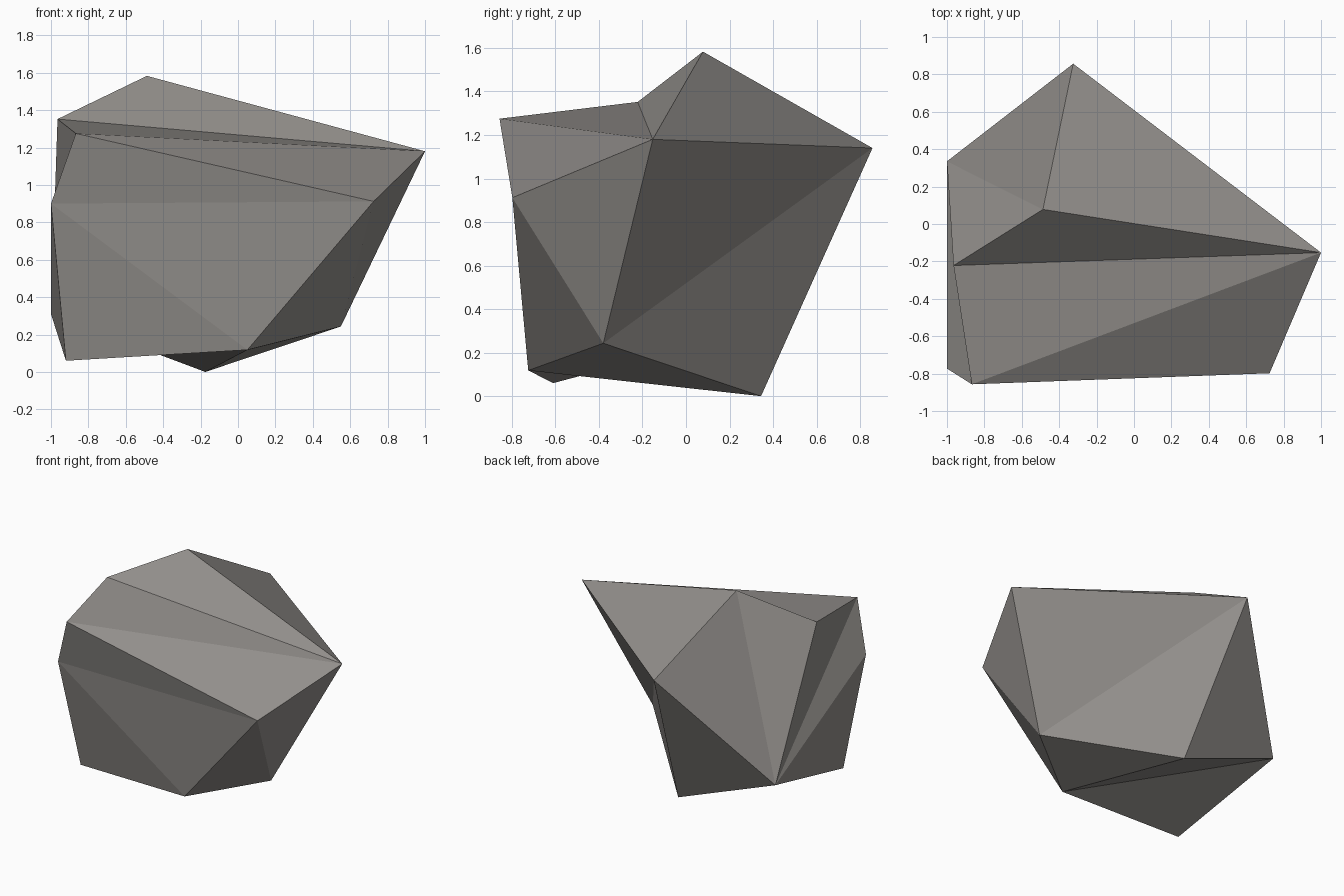
import bpy, bmesh

if "Cube" in bpy.data.objects:
    bpy.data.objects.remove(bpy.data.objects["Cube"])

# Corners of the boulder, roughly top to bottom
corners = {
    "A": (-0.487, 0.078, 1.583), "B": (-0.965, -0.222, 1.352),
    "C": (-0.867, -0.857, 1.275), "D": (1.0, -0.153, 1.18),
    "E": (0.725, -0.798, 0.912), "F": (-1.0, -0.773, 0.90),
    "G": (-0.92, -0.61, 0.06), "H": (0.05, -0.725, 0.118),
    "I": (0.55, -0.38, 0.243), "J": (-0.175, 0.345, 0.0),
    "K": (-0.325, 0.857, 1.14), "L": (-1.0, 0.335, 0.31),
}
# Facets: top, right and back, front, left, underside
facets = ("AKD ABD BCD CED "
          "DEI DIK IJK EHI "
          "CFE FHE FGH "
          "LAK LAB LBC LCF LFG "
          "HIJ HLJ GHL LJK").split()

# Stone colour
stone = bpy.data.materials.new("warm grey stone")
stone.diffuse_color = (0.29, 0.275, 0.26, 1.0)
stone.use_nodes = True
stone.node_tree.nodes["Principled BSDF"].inputs["Base Color"].default_value = stone.diffuse_color

# Boulder
bm = bmesh.new()
verts = {name: bm.verts.new(co) for name, co in corners.items()}
for facet in facets:
    bm.faces.new([verts[c] for c in facet])
bmesh.ops.recalc_face_normals(bm, faces=bm.faces[:])
mesh = bpy.data.meshes.new("boulder")
bm.to_mesh(mesh)
bm.free()
mesh.materials.append(stone)
bpy.context.collection.objects.link(bpy.data.objects.new("boulder", mesh))
